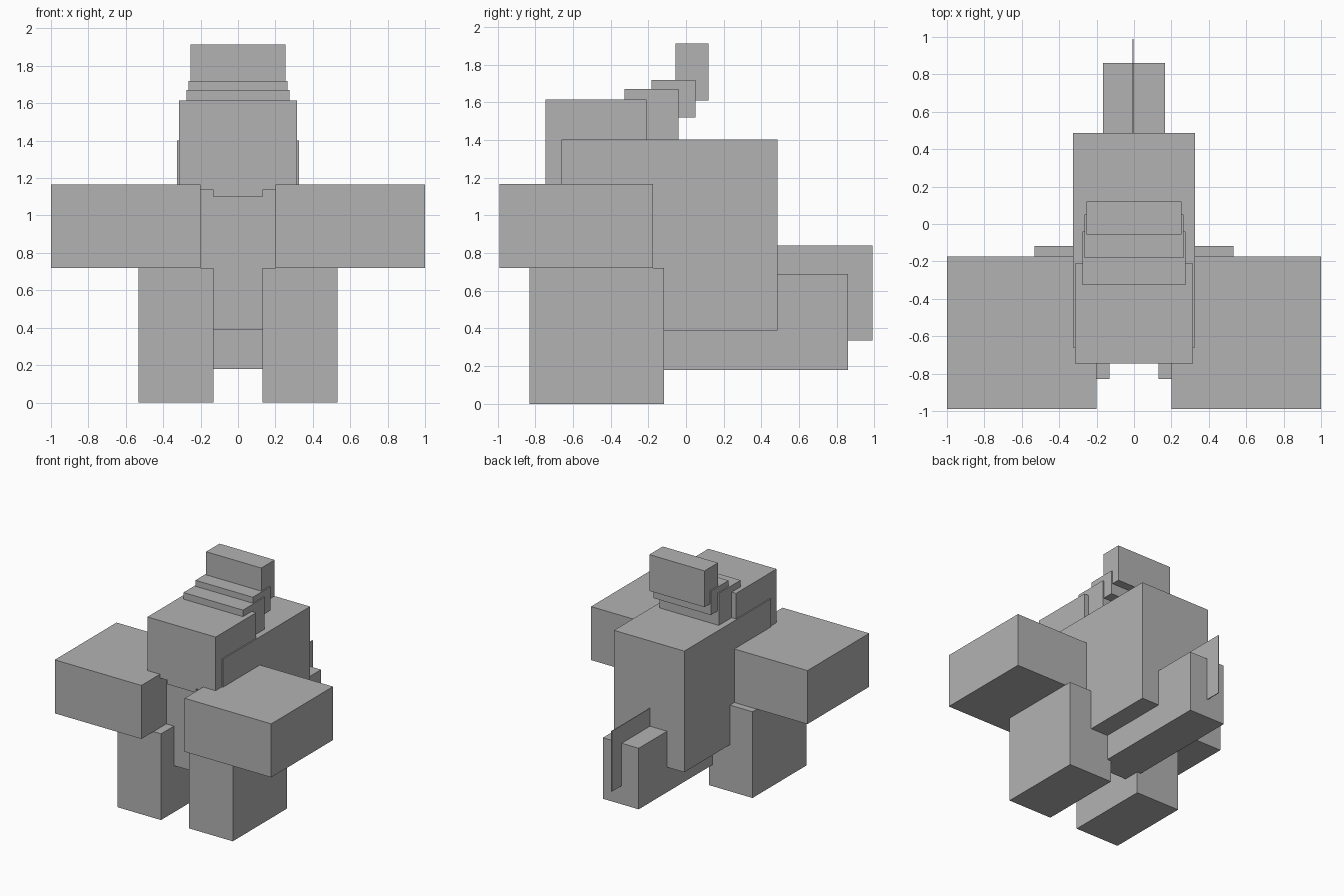
import bpy
import bmesh

# Remove the default cube
default = bpy.data.objects.get("Cube")
if default:
    bpy.data.objects.remove(default, do_unlink=True)

# Single flat grey material
GREY = (0.45, 0.45, 0.45, 1.0)
grey = bpy.data.materials.new("plain grey")
grey.use_nodes = True
grey.diffuse_color = GREY
grey.node_tree.nodes["Principled BSDF"].inputs["Base Color"].default_value = GREY


def box(name, x, y, z):
    """Axis-aligned block spanning the (low, high) pairs x, y and z."""
    bm = bmesh.new()
    bmesh.ops.create_cube(bm, size=1)
    for v in bm.verts:
        v.co = [lo + (c + 0.5) * (hi - lo) for c, (lo, hi) in zip(v.co, (x, y, z))]
    mesh = bpy.data.meshes.new(name)
    bm.to_mesh(mesh)
    bm.free()
    mesh.materials.append(grey)
    obj = bpy.data.objects.new(name, mesh)
    bpy.context.collection.objects.link(obj)
    return obj


def centred(name, half_width, y, z):
    return box(name, (-half_width, half_width), y, z)


def pair(name, inner, outer, y, z):
    box("left_" + name, (inner, outer), y, z)
    box("right_" + name, (-outer, -inner), y, z)


# Torso, head and small chin block
centred("body", 0.325, (-0.66, 0.487), (0.39, 1.402))
centred("head", 0.315, (-0.745, -0.21), (1.135, 1.615))
centred("chin", 0.13, (-0.742, -0.5), (1.10, 1.2))

# Stepped crest rising behind the head
centred("crest_lower", 0.275, (-0.327, -0.04), (1.36, 1.67))
centred("crest_middle", 0.265, (-0.183, 0.05), (1.52, 1.72))
centred("crest_upper", 0.255, (-0.057, 0.12), (1.61, 1.913))

# Limbs
pair("arm", 0.2, 1.0, (-0.99, -0.175), (0.72, 1.167))
pair("leg", 0.13, 0.533, (-0.83, -0.117), (0.0, 0.72))

# Tail with a thin upright fin
centred("tail", 0.165, (-0.255, 0.86), (0.18, 0.69))
box("tail_fin", (-0.008, -0.002), (0.3, 0.99), (0.335, 0.84))
